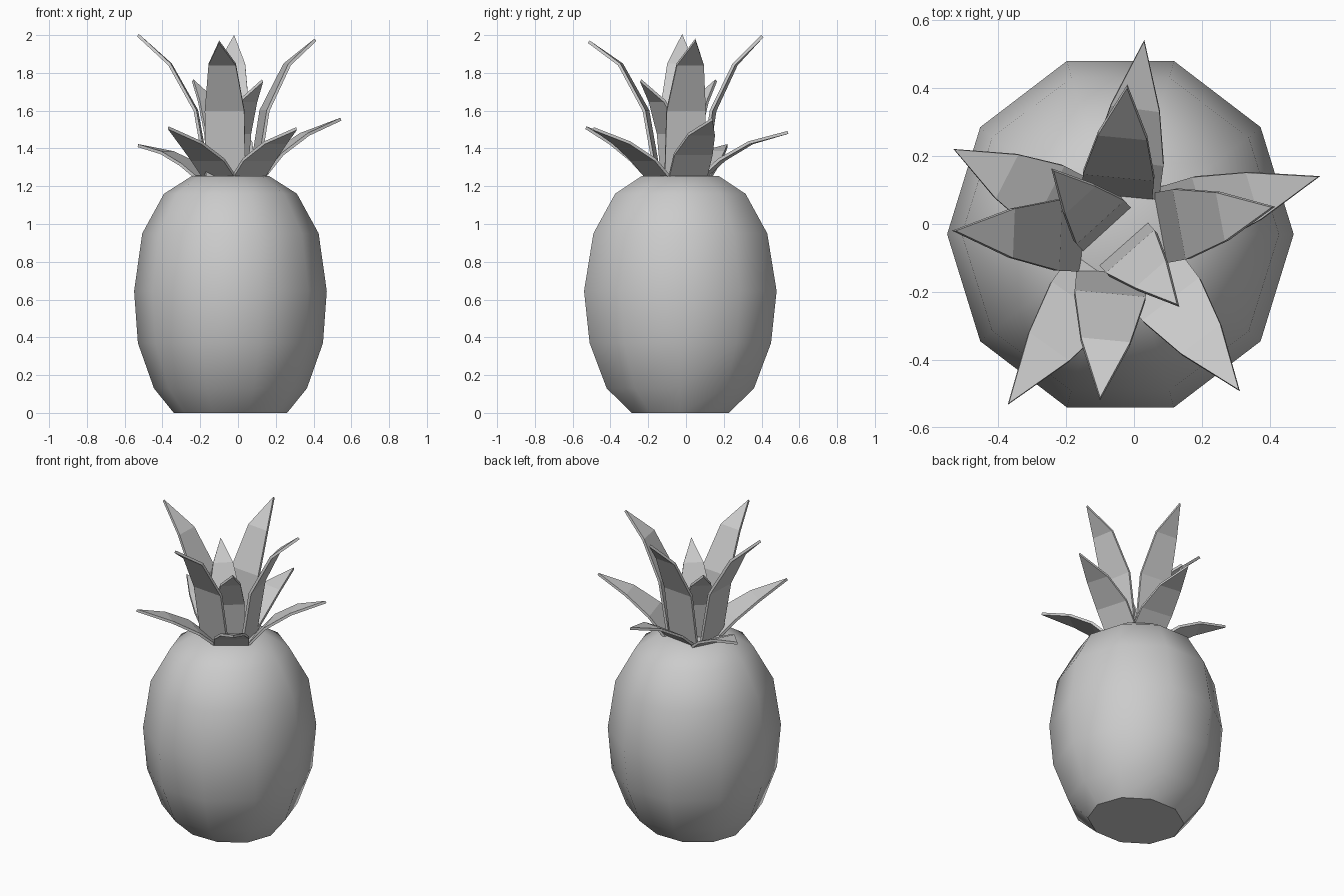
import bpy, math
from mathutils import Vector

if "Cube" in bpy.data.objects:
    bpy.data.objects.remove(bpy.data.objects["Cube"])

CX, CY = -0.04, -0.03
SIDES = 10


def make(name, verts, faces):
    me = bpy.data.meshes.new(name)
    me.from_pydata(verts, [], faces)
    me.update()
    ob = bpy.data.objects.new(name, me)
    bpy.context.collection.objects.link(ob)
    return ob


# Fruit body: ten-sided barrel, rings of (z, x radius, y radius)
rings = [(0, .30, .27), (.13, .405, .41), (.37, .49, .505), (.645, .51, .536),
         (.95, .467, .484), (1.16, .352, .363), (1.255, .203, .213)]
verts = [(CX + rx * math.cos(2 * math.pi * i / SIDES),
          CY + ry * math.sin(2 * math.pi * i / SIDES), z)
         for z, rx, ry in rings for i in range(SIDES)]
faces = [(r * SIDES + i, r * SIDES + (i + 1) % SIDES,
          (r + 1) * SIDES + (i + 1) % SIDES, (r + 1) * SIDES + i)
         for r in range(len(rings) - 1) for i in range(SIDES)]
faces.append(tuple(reversed(range(SIDES))))
faces.append(tuple(range((len(rings) - 1) * SIDES, len(rings) * SIDES)))
body = make("fruit_body", verts, faces)
bpy.context.view_layer.objects.active = body
body.select_set(True)
bpy.ops.object.shade_smooth_by_angle(angle=math.radians(40))
body.select_set(False)


# Leaf: bent strip of three cross rows narrowing to a point
def leaf(name, base, tip, rows, widths):
    """rows: (fraction from base to tip in plan, height)"""
    b, t = Vector(base), Vector(tip[:2])
    d = (t - b).normalized()
    side = Vector((-d.y, d.x))
    vs = []
    for (f, z), w in zip(rows, widths):
        c = b.lerp(t, f)
        for s in (-.5, .5):
            p = c + side * w * s
            vs.append((p.x, p.y, z))
    vs.append(tip)
    ob = make(name, vs, [(0, 2, 3, 1), (2, 4, 5, 3), (4, 6, 5)])
    m = ob.modifiers.new("thickness", 'SOLIDIFY')
    m.thickness = .016
    m.offset = 0


W = (.21, .21, .145)

# Tall outer leaves
TALL = [(0, 1.25), (.17, 1.60), (.54, 1.845)]
for i, (b, t) in enumerate([((-.16, -.035), (-.53, -.02, 2.0)),
                            ((.085, -.01), (.41, .05, 1.975)),
                            ((-.065, -.15), (-.10, -.515, 1.965)),
                            ((-.05, .09), (-.02, .405, 1.995))]):
    leaf(f"tall_leaf_{i + 1}", b, t, TALL, W)

# Short spreading leaves, each with its own rise
for i, (b, t, z1, z2) in enumerate([
        ((-.10, -.15), (-.37, -.53, 1.51), 1.34, 1.43),
        ((.055, -.15), (.31, -.49, 1.505), 1.34, 1.43),
        ((-.18, .04), (-.53, .22, 1.415), 1.315, 1.378),
        ((.11, .01), (.545, .14, 1.555), 1.37, 1.475),
        ((-.03, .09), (.03, .54, 1.485), 1.34, 1.43)]):
    leaf(f"short_leaf_{i + 1}", b, t, [(0, 1.25), (.22, z1), (.56, z2)], W)

# Upright centre leaves
for i, (b, t) in enumerate([((-.025, -.065), (.13, -.24, 1.76)),
                            ((-.085, -.01), (-.24, .16, 1.76))]):
    leaf(f"centre_leaf_{i + 1}", b, t,
         [(0, 1.25), (.12, 1.48), (.5, 1.65)], (.19, .19, .12))
